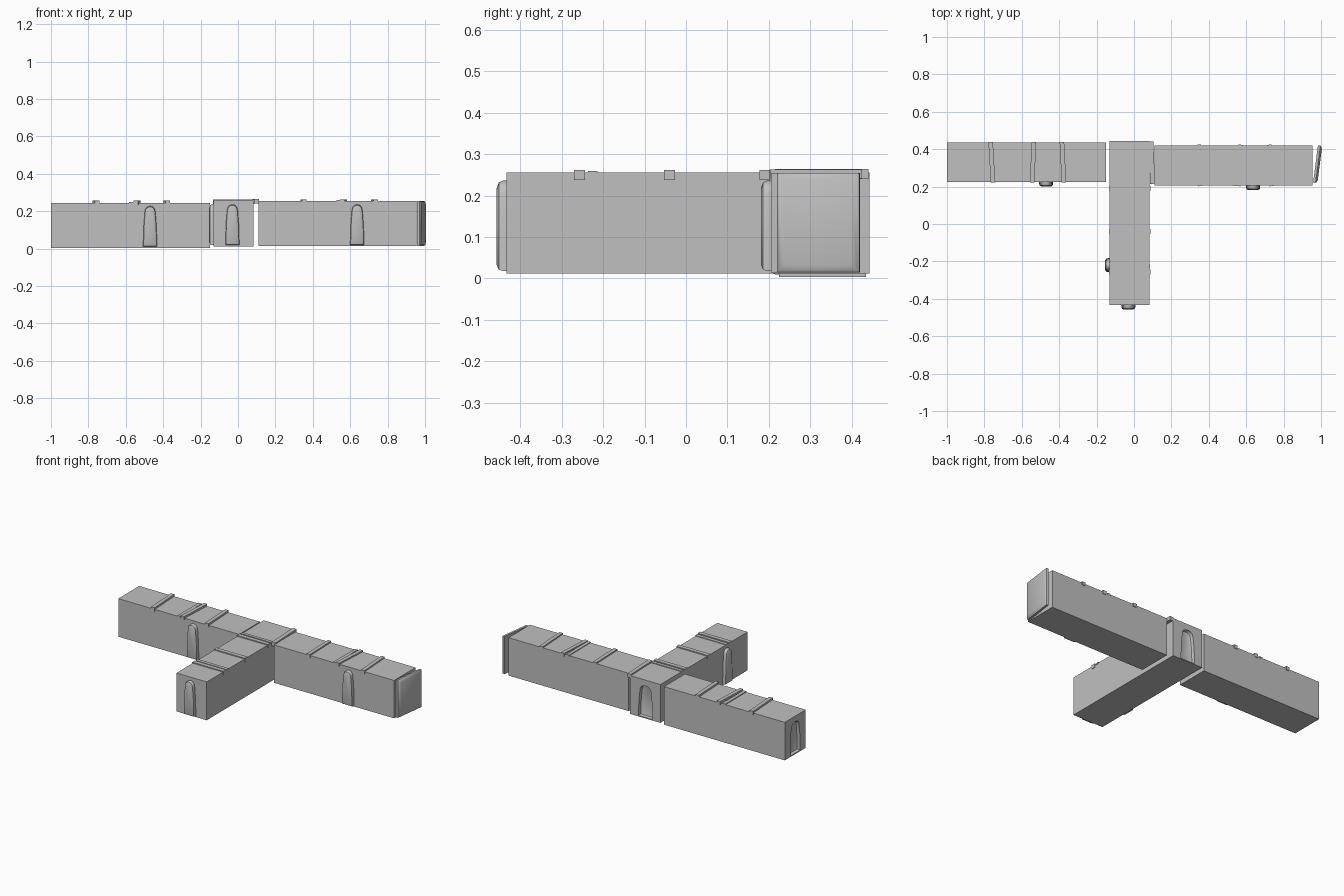
import bpy, bmesh, math
from mathutils import Matrix, Vector

if "Cube" in bpy.data.objects:
    bpy.data.objects.remove(bpy.data.objects["Cube"])

grey = bpy.data.materials.new("plain grey")
grey.diffuse_color = (0.53, 0.53, 0.53, 1)
grey.use_nodes = True
grey.node_tree.nodes["Principled BSDF"].inputs["Base Color"].default_value = grey.diffuse_color


def make(name, bm, smooth=False):
    bmesh.ops.recalc_face_normals(bm, faces=bm.faces)
    me = bpy.data.meshes.new(name)
    bm.to_mesh(me)
    bm.free()
    me.materials.append(grey)
    ob = bpy.data.objects.new(name, me)
    bpy.context.collection.objects.link(ob)
    if smooth:
        bpy.ops.object.select_all(action='DESELECT')
        ob.select_set(True)
        bpy.context.view_layer.objects.active = ob
        bpy.ops.object.shade_smooth_by_angle(angle=math.radians(40))
    return ob


def box(name, lo, hi, turn=0.0):
    lo, hi = Vector(lo), Vector(hi)
    bm = bmesh.new()
    bmesh.ops.create_cube(bm, size=1)
    bmesh.ops.scale(bm, vec=hi - lo, verts=bm.verts)
    bmesh.ops.rotate(bm, matrix=Matrix.Rotation(turn, 3, 'Z'), verts=bm.verts)
    bmesh.ops.translate(bm, vec=(lo + hi) / 2, verts=bm.verts)
    return make(name, bm)


def arch(name, x, y, z, angle, width=0.075, height=0.218, inward=False):
    """Tapered round-topped arch; angle 0 faces -y."""
    h = width / 2
    outline = [(-h, 0), (h, 0), (h * 0.92, height * 0.5), (h * 0.76, height * 0.86)]
    for i in range(1, 6):
        a = math.pi * i / 6
        outline.append((h * 0.76 * math.cos(a), height * (0.86 + 0.14 * math.sin(a))))
    outline += [(-h * 0.76, height * 0.86), (-h * 0.92, height * 0.5)]
    bm = bmesh.new()
    rings = []
    for depth, s in ((-0.004, 1), (0.01, 1), (0.019, 0.93), (0.024, 0.7)):
        d = depth if inward else -depth
        rings.append([bm.verts.new((u * s, d, height * 0.45 + (v - height * 0.45) * (s + 1) / 2))
                      for u, v in outline])
    n = len(outline)
    for a, b in zip(rings, rings[1:]):
        for i in range(n):
            bm.faces.new((a[i], a[(i + 1) % n], b[(i + 1) % n], b[i]))
    bm.faces.new(rings[0])
    bm.faces.new(rings[-1])
    bmesh.ops.transform(bm, verts=bm.verts, matrix=Matrix.Translation((x, y, z))
                        @ Matrix.Rotation(angle, 4, 'Z'))
    return make(name, bm, True)


def niche(target, cutter):
    cutter.hide_render = True
    cutter.hide_viewport = True
    cutter.display_type = 'WIRE'
    m = target.modifiers.new("niche", 'BOOLEAN')
    m.operation = 'DIFFERENCE'
    m.solver = 'EXACT'
    m.object = cutter


# three long blocks forming the T
left = box("left_block", (-1, 0.225, 0.003), (-0.15, 0.435, 0.245))
right = box("right_block", (0.11, 0.205, 0.014), (0.955, 0.42, 0.255))
stem = box("stem_block", (-0.13, -0.433, 0.012), (0.083, 0.443, 0.256))

# raised arches
arch("left_arch", -0.47, 0.225, 0.01, 0)
arch("right_arch", 0.637, 0.205, 0.018, 0)
arch("stem_front_arch", -0.03, -0.433, 0.018, 0)
arch("stem_side_arch", -0.13, -0.22, 0.018, -math.pi / 2)

# sunken arches
niche(stem, arch("stem_back_cutter", -0.025, 0.443, 0.018, math.pi, 0.1, 0.2, True))
niche(left, arch("left_end_cutter", -1, 0.33, 0.01, -math.pi / 2, 0.1, 0.2, True))

# ribs across the tops of the left and right blocks
for i, (x, t) in enumerate(((-0.76, 0.06), (-0.54, -0.05), (-0.38, 0.05))):
    box(f"left_rib_{i}", (x - 0.012, 0.221, 0.234), (x + 0.012, 0.438, 0.257), t)
for i, (x, t) in enumerate(((0.35, 0.03), (0.565, -0.06), (0.73, 0.06))):
    box(f"right_rib_{i}", (x - 0.012, 0.202, 0.241), (x + 0.012, 0.424, 0.263), t)
box("left_band", (-0.582, 0.224, 0.24), (-0.56, 0.436, 0.25))
box("right_band", (0.527, 0.204, 0.25), (0.548, 0.421, 0.259))

# ribs across the stem
for i, y in enumerate((-0.257, -0.04, 0.19)):
    box(f"stem_rib_{i}", (-0.133, y - 0.013, 0.238), (0.087, y + 0.013, 0.262))
box("stem_band", (-0.132, -0.236, 0.25), (0.085, -0.214, 0.26))
box("stem_rear_band", (-0.131, 0.212, 0.25), (0.084, 0.232, 0.261))

# rib bridging stem and right block
box("corner_rib", (0.082, 0.215, 0.24), (0.108, 0.44, 0.264), 0.04)

# cushioned end panel, slightly ajar
bm = bmesh.new()
bmesh.ops.create_cube(bm, size=1)
bmesh.ops.scale(bm, vec=(0.013, 0.2, 0.24), verts=bm.verts)
outer = max(bm.faces, key=lambda f: f.calc_center_median().x)
bmesh.ops.inset_region(bm, faces=[outer], thickness=0.006, depth=0.005)
bmesh.ops.inset_region(bm, faces=[outer], thickness=0.018, depth=0.005)
bmesh.ops.rotate(bm, matrix=Matrix.Rotation(-0.13, 3, 'Z'), verts=bm.verts)
bmesh.ops.translate(bm, vec=(0.977, 0.32, 0.135), verts=bm.verts)
make("end_panel", bm, True)
